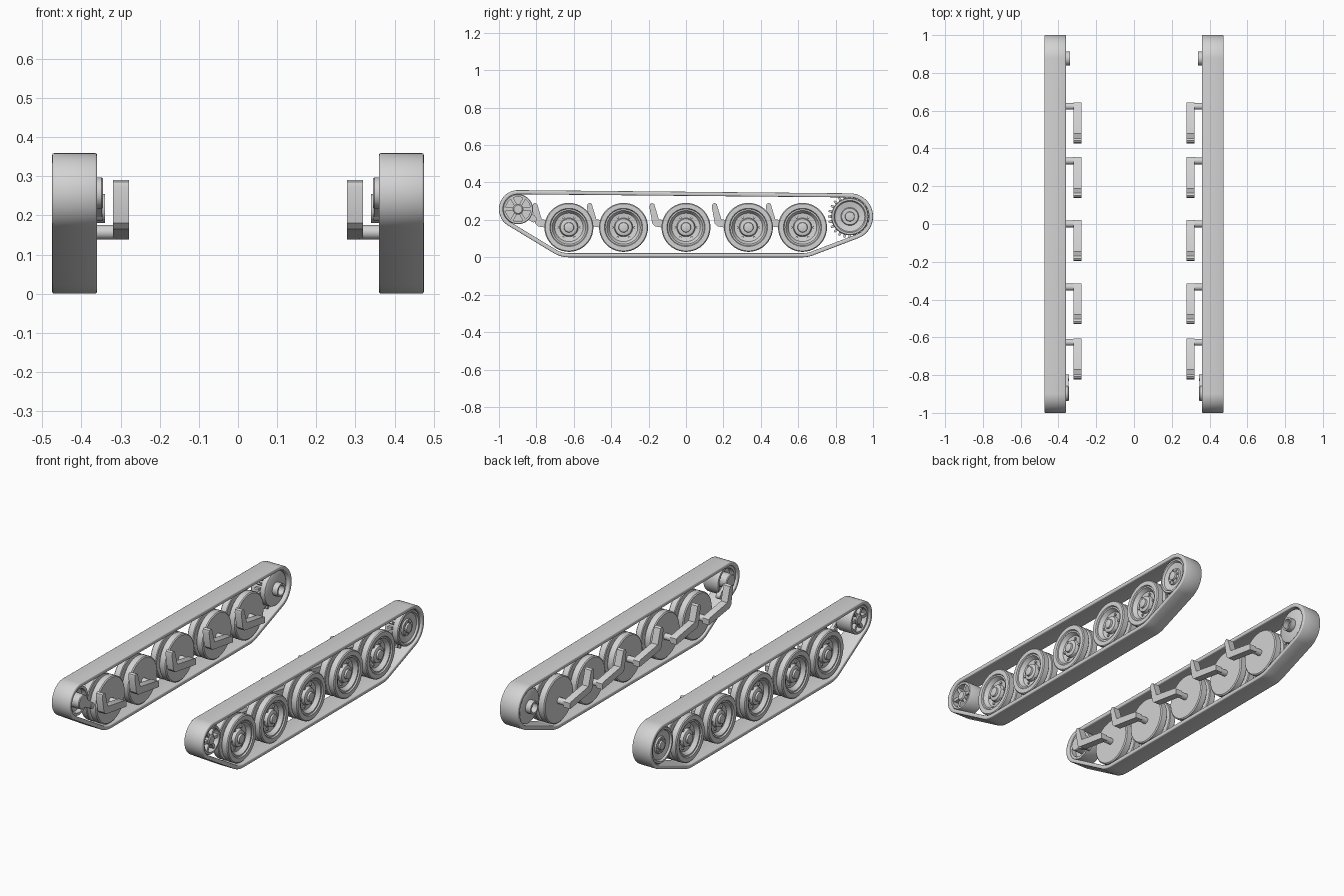
import bpy
import bmesh
from math import sin, cos, pi, radians, atan2
from mathutils.geometry import convex_hull_2d

cube = bpy.data.objects.get("Cube")
if cube:
    bpy.data.objects.remove(cube, do_unlink=True)

grey = bpy.data.materials.new("plain_grey")
grey.use_nodes = True
grey.diffuse_color = (0.65, 0.65, 0.65, 1)
grey.node_tree.nodes["Principled BSDF"].inputs["Base Color"].default_value = (0.65, 0.65, 0.65, 1)


def finish(name, bm, recalc=True):
    """Turn a left-side mesh into a shaded object mirrored to the right side."""
    if recalc:
        bmesh.ops.recalc_face_normals(bm, faces=bm.faces)
    mesh = bpy.data.meshes.new(name)
    bm.to_mesh(mesh)
    bm.free()
    mesh.materials.append(grey)
    ob = bpy.data.objects.new(name, mesh)
    bpy.context.collection.objects.link(ob)
    bpy.ops.object.select_all(action="DESELECT")
    bpy.context.view_layer.objects.active = ob
    ob.select_set(True)
    bpy.ops.object.shade_smooth_by_angle(angle=radians(32))
    mirror = ob.modifiers.new("Mirror", "MIRROR")
    mirror.use_mirror_merge = False
    return ob


def lathe(bm, profile, y, z, n=40, ring=False):
    """Revolve (x, radius) points about the sideways axis through y, z."""
    rows = [[bm.verts.new((x, y + r * cos(2 * pi * i / n), z + r * sin(2 * pi * i / n)))
             for i in range(n)] for x, r in profile]
    pairs = list(zip(rows, rows[1:]))
    if ring:
        pairs.append((rows[-1], rows[0]))
    else:
        bm.faces.new(rows[0])
        bm.faces.new(rows[-1])
    for a, b in pairs:
        for i in range(n):
            j = (i + 1) % n
            bm.faces.new((a[i], a[j], b[j], b[i]))


def prism(bm, outline, x0, x1):
    """Extrude a (y, z) outline sideways."""
    a = [bm.verts.new((x0, y, z)) for y, z in outline]
    b = [bm.verts.new((x1, y, z)) for y, z in outline]
    bm.faces.new(a)
    bm.faces.new(b)
    for i in range(len(a)):
        j = (i + 1) % len(a)
        bm.faces.new((a[i], a[j], b[j], b[i]))


def radial(bm, y, z, angle, r0, r1, w0, w1, x0, x1):
    """Tapered block pointing outward from a hub."""
    c, s = cos(angle), sin(angle)
    pts = ((r0, -w0), (r1, -w1), (r1, w1), (r0, w0))
    prism(bm, [(y + r * c - w * s, z + r * s + w * c) for r, w in pts], x0, x1)


WHEEL_Z = 0.16
WHEELS = (-0.626, -0.334, 0.0, 0.334, 0.623)
IDLER = (-0.898, 0.257)
SPROCKET = (0.876, 0.218)

# Track band: a belt stretched round the end wheels and outer road wheels
circles = ((*IDLER, 0.102), (*SPROCKET, 0.124),
           (WHEELS[0], WHEEL_Z, WHEEL_Z), (WHEELS[-1], WHEEL_Z, WHEEL_Z))
cloud = [(y + r * cos(2 * pi * i / 64), z + r * sin(2 * pi * i / 64))
         for y, z, r in circles for i in range(64)]
hull = [cloud[i] for i in convex_hull_2d(cloud)]
hull.sort(key=lambda p: atan2(p[1] - 0.18, p[0]))
bm = bmesh.new()
inner = [bm.verts.new((0.36, y, z)) for y, z in hull]
outer = [bm.verts.new((0.475, y, z)) for y, z in hull]
for i in range(len(hull)):
    j = (i + 1) % len(hull)
    bm.faces.new((inner[i], inner[j], outer[j], outer[i]))
band = finish("track_band", bm, recalc=False)
solid = band.modifiers.new("Thickness", "SOLIDIFY")
solid.thickness = 0.022
solid.offset = -1
bevel = band.modifiers.new("Edges", "BEVEL")
bevel.width = 0.005
bevel.segments = 2
bevel.limit_method = "ANGLE"
bevel.angle_limit = radians(50)

# Road wheels: twin tyres with a groove, dished face and stepped hub
WHEEL = [(0.363, 0.125), (0.368, 0.131), (0.402, 0.131), (0.406, 0.127),
         (0.406, 0.1), (0.424, 0.1), (0.424, 0.127), (0.428, 0.131),
         (0.46, 0.131), (0.465, 0.126), (0.465, 0.102), (0.458, 0.098),
         (0.458, 0.09), (0.436, 0.076), (0.432, 0.05), (0.45, 0.045),
         (0.454, 0.036), (0.454, 0.027), (0.464, 0.025), (0.467, 0.014)]
ARM = [(0.02, 0.138), (-0.165, 0.165), (-0.18, 0.18), (-0.196, 0.27), (-0.192, 0.285),
       (-0.182, 0.291), (-0.17, 0.285), (-0.145, 0.203), (0.01, 0.177), (0.02, 0.17)]
for k, y in enumerate(WHEELS, 1):
    bm = bmesh.new()
    lathe(bm, WHEEL, y, WHEEL_Z)
    finish(f"road_wheel_{k}", bm)

    bm = bmesh.new()
    for i in range(6):
        a = i * pi / 3
        lathe(bm, [(0.43, 0.007), (0.442, 0.007)],
              y + 0.06 * cos(a), WHEEL_Z + 0.06 * sin(a), 6)
    finish(f"wheel_bolts_{k}", bm)

    # Cranked suspension arm and its stub axle
    bm = bmesh.new()
    prism(bm, [(y + dy, z) for dy, z in ARM], 0.279, 0.32)
    finish(f"suspension_arm_{k}", bm)
    bm = bmesh.new()
    lathe(bm, [(0.31, 0.018), (0.37, 0.018)], y, 0.157, 20)
    finish(f"stub_axle_{k}", bm)

# Idler: rim, web, six spokes, hub
bm = bmesh.new()
lathe(bm, [(0.372, 0.066), (0.372, 0.08), (0.46, 0.08), (0.465, 0.077), (0.465, 0.066)],
      *IDLER, ring=True)
lathe(bm, [(0.4, 0.068), (0.42, 0.068)], *IDLER)
finish("idler_rim", bm)
bm = bmesh.new()
for i in range(6):
    radial(bm, *IDLER, i * pi / 3, 0.015, 0.07, 0.008, 0.008, 0.415, 0.458)
finish("idler_spokes", bm)
bm = bmesh.new()
lathe(bm, [(0.345, 0.036), (0.349, 0.04), (0.4, 0.04), (0.4, 0.028),
           (0.46, 0.028), (0.465, 0.022)], *IDLER, n=32)
finish("idler_hub", bm)

# Tensioner crank beside the idler
bm = bmesh.new()
radial(bm, *IDLER, radians(-32), 0.02, 0.1, 0.022, 0.016, 0.348, 0.364)
lathe(bm, [(0.345, 0.017), (0.372, 0.017)], -0.815, 0.204, 20)
finish("idler_tensioner", bm)

# Drive sprocket: dished body, teeth, bolts and inner collar
bm = bmesh.new()
lathe(bm, [(0.372, 0.085), (0.378, 0.096), (0.46, 0.1), (0.465, 0.096), (0.465, 0.086),
           (0.455, 0.08), (0.448, 0.048), (0.456, 0.044), (0.456, 0.026),
           (0.466, 0.024), (0.468, 0.012)], *SPROCKET)
finish("sprocket_body", bm)
bm = bmesh.new()
for i in range(24):
    radial(bm, *SPROCKET, 2 * pi * i / 24, 0.09, 0.117, 0.009, 0.005, 0.405, 0.43)
finish("sprocket_teeth", bm)
bm = bmesh.new()
for i in range(8):
    a = i * pi / 4
    lathe(bm, [(0.45, 0.005), (0.461, 0.005)],
          SPROCKET[0] + 0.035 * cos(a), SPROCKET[1] + 0.035 * sin(a), 6)
finish("sprocket_bolts", bm)
bm = bmesh.new()
lathe(bm, [(0.375, 0.037), (0.34, 0.037), (0.34, 0.027), (0.375, 0.027)],
      *SPROCKET, n=32, ring=True)
finish("sprocket_collar", bm)
